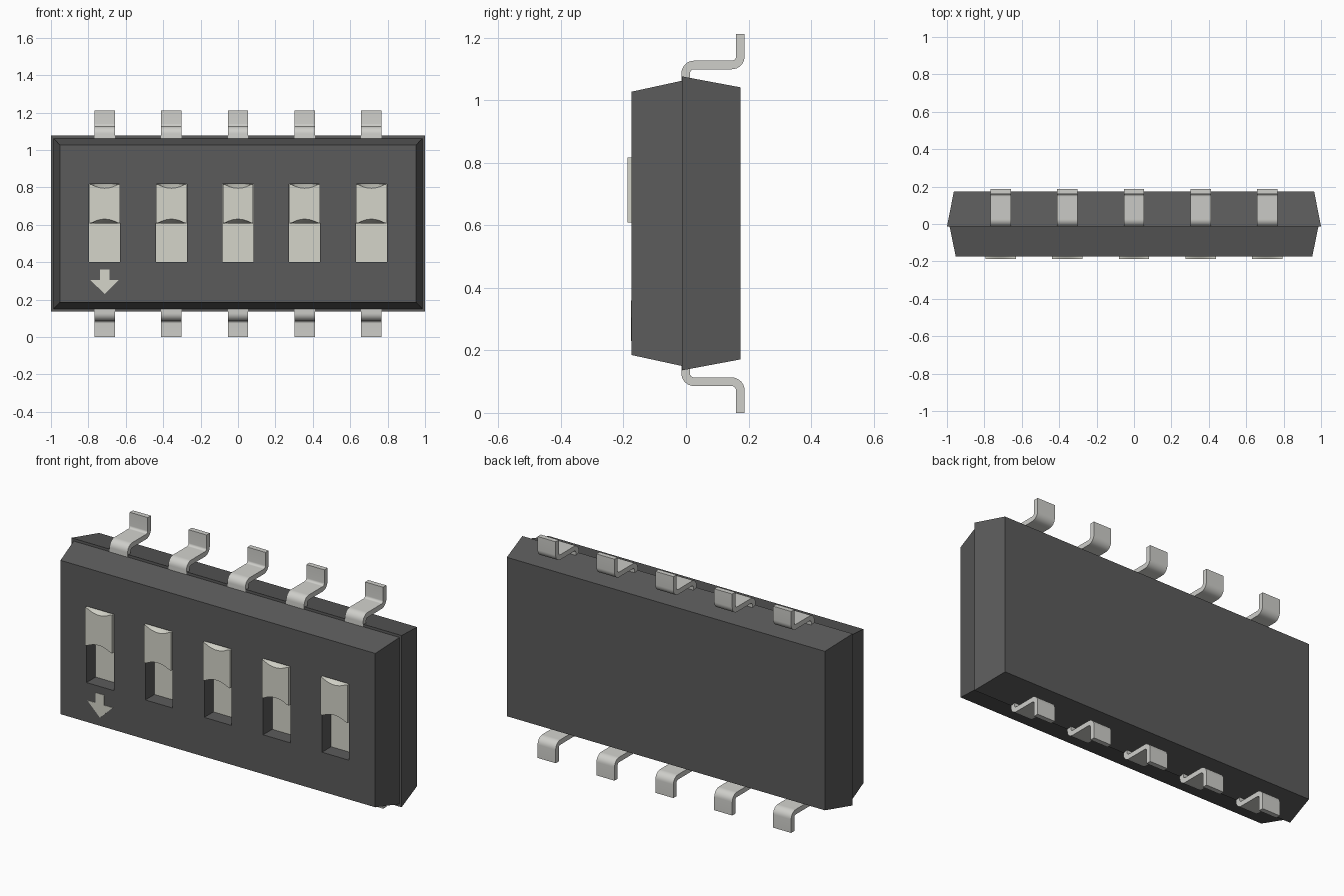
import bpy, bmesh, math

if "Cube" in bpy.data.objects:
    bpy.data.objects.remove(bpy.data.objects["Cube"])

MID = 0.606          # height of the horizontal symmetry plane
PITCH = 0.3565
XS = [(i - 2) * PITCH for i in range(5)]


def material(name, rgb):
    m = bpy.data.materials.new(name)
    m.diffuse_color = (*rgb, 1)
    m.use_nodes = True
    m.node_tree.nodes["Principled BSDF"].inputs["Base Color"].default_value = m.diffuse_color
    return m


DARK = material("dark_plastic", (0.105, 0.105, 0.105))
CREAM = material("cream_plastic", (0.66, 0.66, 0.59))
METAL = material("metal", (0.62, 0.62, 0.59))


def loft(name, rings, mat=None, smooth=False):
    """Solid through matching closed rings of points, capped at both ends."""
    bm = bmesh.new()
    loops = [[bm.verts.new(p) for p in ring] for ring in rings]
    n = len(loops[0])
    for a, b in zip(loops, loops[1:]):
        for i in range(n):
            j = (i + 1) % n
            bm.faces.new((a[i], a[j], b[j], b[i]))
    bm.faces.new(loops[0])
    bm.faces.new(loops[-1])
    bmesh.ops.recalc_face_normals(bm, faces=bm.faces)
    me = bpy.data.meshes.new(name)
    bm.to_mesh(me)
    bm.free()
    if smooth:
        me.shade_smooth()
        me.set_sharp_from_angle(angle=math.radians(30))
    if mat:
        me.materials.append(mat)
    ob = bpy.data.objects.new(name, me)
    bpy.context.collection.objects.link(ob)
    return ob


def rect(y, hx, z0, z1, x=0):
    return [(x - hx, y, z0), (x + hx, y, z0), (x + hx, y, z1), (x - hx, y, z1)]


# Housing: two tapered halves meeting at a small step
front = loft("front_housing", [rect(-0.174, 0.953, MID - 0.421, MID + 0.421),
                               rect(-0.013, 0.986, MID - 0.456, MID + 0.456)], DARK)
loft("back_housing", [rect(-0.013, 1.0, MID - 0.47, MID + 0.47),
                      rect(0.174, 0.963, MID - 0.435, MID + 0.435)], DARK)

# Switch slots cut into the front half
SW, S0, S1, FLOOR = 0.0825, 0.40, 0.818, -0.095
for x in XS:
    cutter = loft("slot_cutter", [rect(-0.3, SW, S0, S1, x), rect(FLOOR + 0.01, SW, S0, S1, x)])
    cutter.hide_render = True
    mod = front.modifiers.new("slot", 'BOOLEAN')
    mod.operation, mod.solver, mod.object = 'DIFFERENCE', 'EXACT', cutter
    bpy.context.view_layer.objects.active = front
    bpy.ops.object.modifier_apply(modifier=mod.name)
    bpy.data.objects.remove(cutter)


# Slider outline: its top and bottom edges are scooped by a shallow arc
def slider_ring(x, y, dip):
    w, z0, z1, n = SW - 0.001, 0.608, S1 - 0.001, 12
    arc = []
    for i in range(n + 1):
        u = -1 + 2 * i / n
        d = dip * max(0, 1 - (u / 0.9) ** 2)
        arc.append((u * w, d))
    return ([(x + u, y, z0 + d) for u, d in arc] +
            [(x + u, y, z1 - d) for u, d in reversed(arc)])


# Lead cross-section: S-bent strip in the y-z plane
def lead_profile(t=0.0137, r=0.027, steps=8):
    y0, y1, zc = -0.001, 0.1735, 0.0995
    left, right = [(y0 - t, 0.2)], [(y0 + t, 0.2)]
    for i in range(steps + 1):
        a = math.pi * (1 + 0.5 * i / steps)
        for side, rad in ((left, r + t), (right, r - t)):
            side.append((y0 + r + rad * math.cos(a), zc + r + rad * math.sin(a)))
    for i in range(steps + 1):
        a = math.pi / 2 * (1 - i / steps)
        for side, rad in ((left, r - t), (right, r + t)):
            side.append((y1 - r + rad * math.cos(a), zc - r + rad * math.sin(a)))
    left.append((y1 - t, 0))
    right.append((y1 + t, 0))
    return left + right[::-1]


profile = lead_profile()
for k, x in enumerate(XS, 1):
    loft(f"slot_floor_{k}", [rect(FLOOR, SW, S0, S1, x), rect(FLOOR + 0.01, SW, S0, S1, x)], CREAM)
    loft(f"slider_{k}", [slider_ring(x, -0.187, 0.022), slider_ring(x, -0.14, 0),
                         slider_ring(x, FLOOR, 0)], CREAM, True)
    # Lower lead and its mirror image above
    for tag, flip in (("lower", False), ("upper", True)):
        loft(f"{tag}_lead_{k}",
             [[(x + s, y, 2 * MID - z if flip else z) for y, z in profile]
              for s in (-0.0545, 0.0545)], METAL, True)

# Arrow mark under the first switch
ARROW = [(-0.026, 0.36), (-0.026, 0.305), (-0.077, 0.305), (0, 0.23),
         (0.077, 0.305), (0.026, 0.305), (0.026, 0.36)]
loft("direction_arrow", [[(XS[0] + u, y, z) for u, z in ARROW] for y in (-0.176, -0.172)], CREAM)
